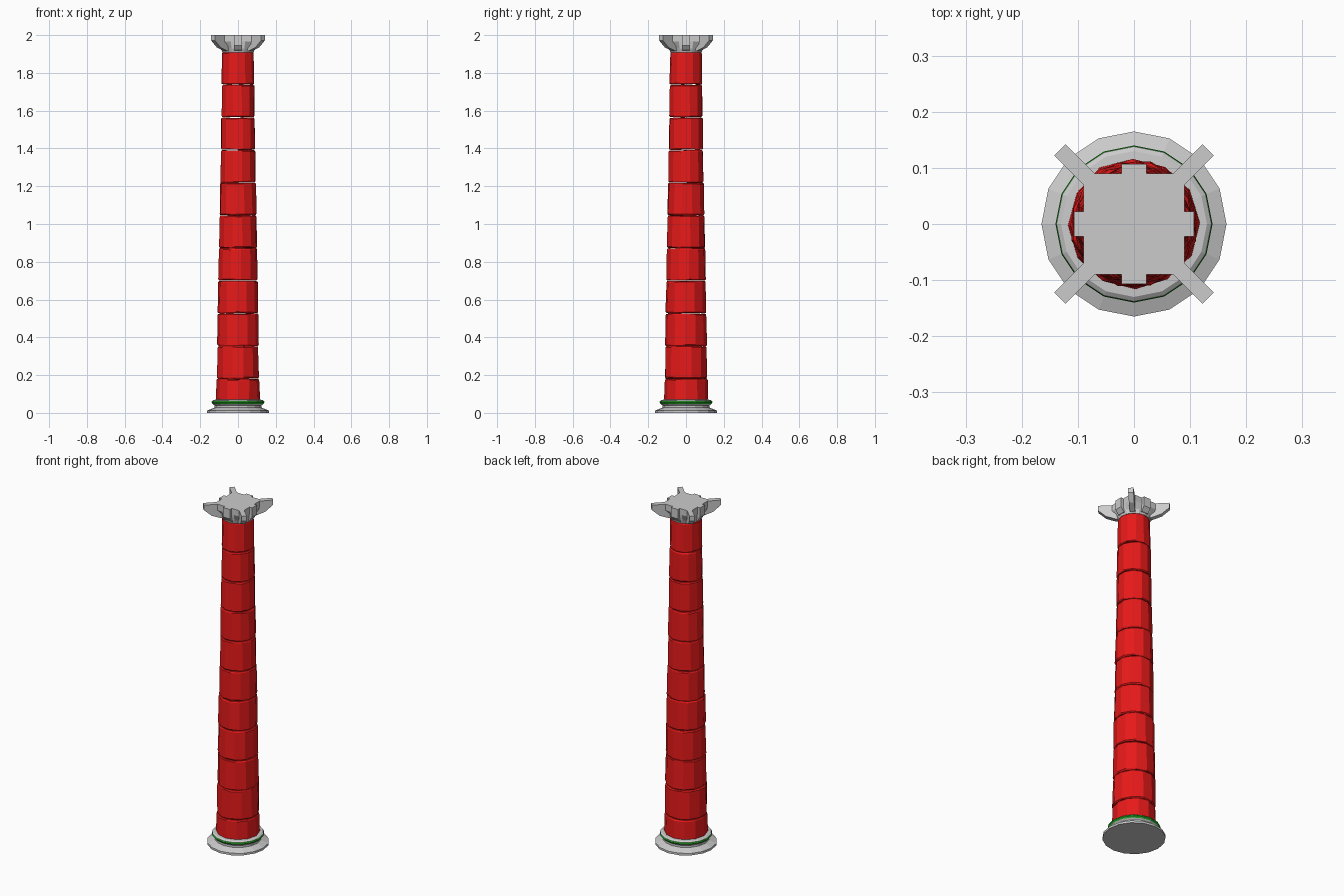
import bpy, bmesh, math, random
from mathutils import Vector, Matrix

if "Cube" in bpy.data.objects:
    bpy.data.objects.remove(bpy.data.objects["Cube"])

random.seed(4)


def material(name, rgb):
    m = bpy.data.materials.new(name)
    m.diffuse_color = (*rgb, 1)
    m.use_nodes = True
    m.node_tree.nodes["Principled BSDF"].inputs["Base Color"].default_value = m.diffuse_color
    return m


RED = material("red_stone", (0.8, 0.01, 0.01))
GREEN = material("green_band", (0.02, 0.4, 0.02))


def finish(bm, name, mat=None):
    bmesh.ops.recalc_face_normals(bm, faces=bm.faces)
    me = bpy.data.meshes.new(name)
    bm.to_mesh(me)
    bm.free()
    ob = bpy.data.objects.new(name, me)
    bpy.context.collection.objects.link(ob)
    if mat:
        me.materials.append(mat)
    return ob


def loft(bm, rings):
    """Skin equal-length loops of points and cap both ends."""
    loops = [[bm.verts.new(p) for p in r] for r in rings]
    n = len(loops[0])
    for a, b in zip(loops, loops[1:]):
        for i in range(n):
            j = (i + 1) % n
            bm.faces.new((a[i], a[j], b[j], b[i]))
    bm.faces.new(loops[0][::-1])
    bm.faces.new(loops[-1])


def circle(r, z, n=16):
    return [Vector((r * math.cos(math.tau * i / n), r * math.sin(math.tau * i / n), z))
            for i in range(n)]


def square(h, z):
    """Sixteen points around a square, matching circle()."""
    pts = []
    for p in circle(1, z):
        k = h / max(abs(p.x), abs(p.y))
        pts.append(Vector((p.x * k, p.y * k, z)))
    return pts


def lathe(name, profile, mat=None):
    bm = bmesh.new()
    loft(bm, [circle(r, z) for r, z in profile])
    return finish(bm, name, mat)


# Moulded base with a thin green band
lathe("base", [(0.165, 0), (0.165, 0.012), (0.145, 0.02), (0.125, 0.028), (0.125, 0.04), (0.134, 0.048)])
lathe("base_band", [(0.134, 0.048), (0.14, 0.055), (0.138, 0.063)], GREEN)
lathe("base_top", [(0.138, 0.063), (0.13, 0.069), (0.115, 0.07)])

# Shaft of slightly irregular, worn drums
STEP = 0.173


def shaft_radius(z):
    return 0.117 - 0.033 * z / 1.91


for k in range(11):
    z0 = 0.065 if k == 0 else 0.009 + k * STEP
    z1 = 0.006 + (k + 1) * STEP
    bm = bmesh.new()
    rings = []
    for z, inset in ((z0, 0.004), (z0 + 0.006, 0), (z1 - 0.006, 0), (z1, 0.004)):
        ring = circle(shaft_radius(z) - inset, z, 12)
        for p in ring:
            s = 1 + random.uniform(-0.018, 0.018)
            p.x *= s
            p.y *= s
            p.z += random.uniform(-0.002, 0.002)
        rings.append(ring)
    loft(bm, rings)
    bmesh.ops.rotate(bm, verts=bm.verts, cent=(0, 0, 0),
                     matrix=Matrix.Rotation(random.uniform(0, 0.5), 3, 'Z'))
    finish(bm, f"shaft_drum_{k + 1}", RED)

# Capital core: round at the shaft, square at the top
bm = bmesh.new()
loft(bm, [circle(0.082, 1.908), circle(0.09, 1.93), square(0.09, 1.965), square(0.09, 2.0)])
finish(bm, "capital_core")


def fin(name, profile, width, angle):
    """Extrude a (radius, z) profile sideways and turn it about the column."""
    bm = bmesh.new()
    loft(bm, [[Vector((r, y, z)) for r, z in profile] for y in (-width / 2, width / 2)])
    bmesh.ops.rotate(bm, verts=bm.verts, cent=(0, 0, 0),
                     matrix=Matrix.Rotation(angle, 3, 'Z'))
    finish(bm, name)


# Corner arms and the small tabs between them
ARM = [(0.06, 2.0), (0.06, 1.915), (0.092, 1.916), (0.145, 1.935), (0.187, 1.972), (0.187, 2.0)]
TAB = [(0.06, 2.0), (0.06, 1.915), (0.088, 1.92), (0.107, 1.945), (0.107, 2.0)]
for i in range(4):
    fin(f"capital_arm_{i + 1}", ARM, 0.028, math.radians(45 + 90 * i))
    fin(f"capital_tab_{i + 1}", TAB, 0.044, math.radians(90 * i))
